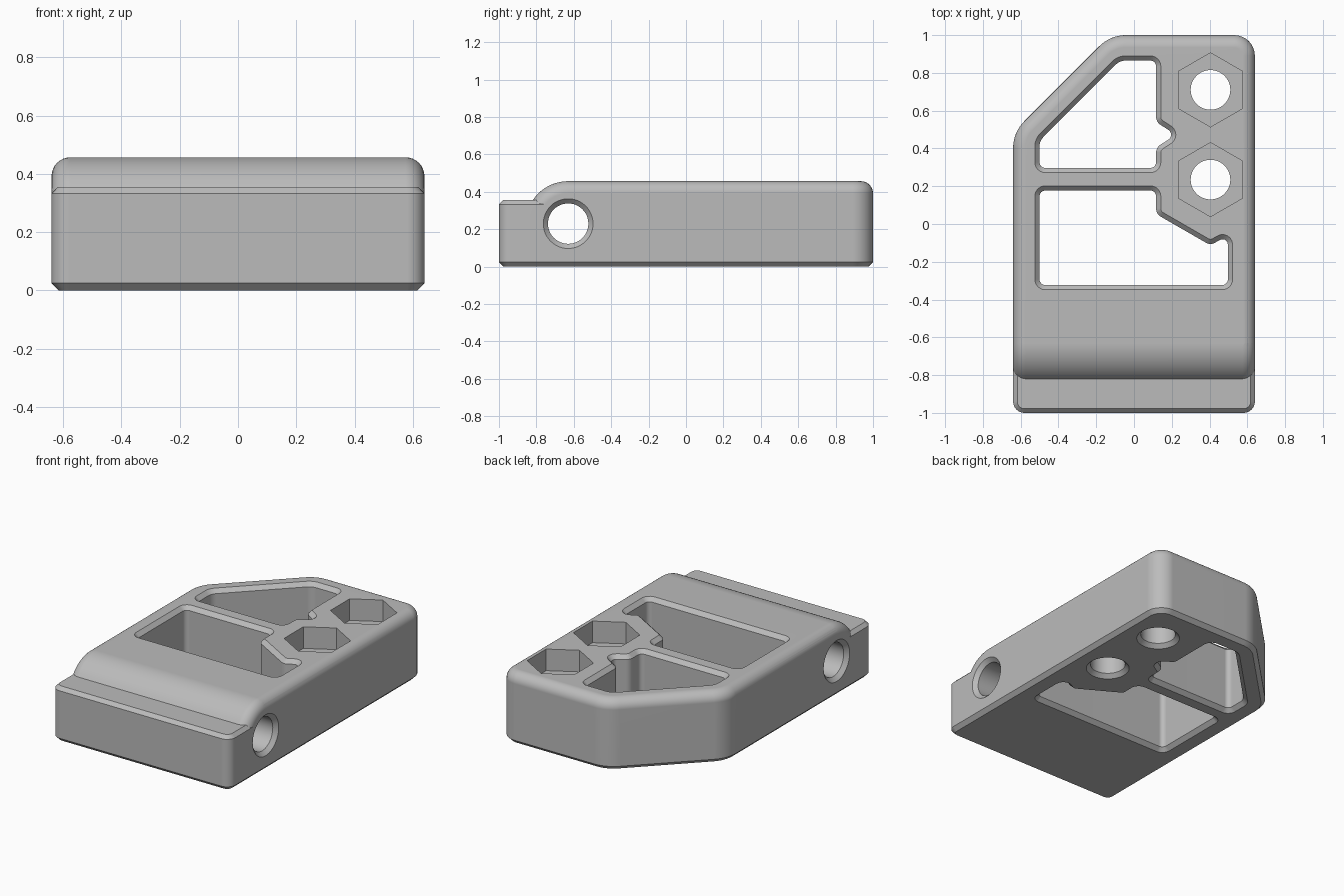
import bpy, bmesh, math
from mathutils import Vector

cube = bpy.data.objects.get("Cube")
if cube:
    bpy.data.objects.remove(cube, do_unlink=True)

grey = bpy.data.materials.new("plain_grey")
grey.use_nodes = True
COLOUR = (0.5, 0.5, 0.5, 1)
grey.diffuse_color = COLOUR
grey.node_tree.nodes["Principled BSDF"].inputs["Base Color"].default_value = COLOUR

TOP, STEP, EDGE, FILLET = 0.457, 0.355, 0.025, 0.065
HALF_W = 0.64
PIVOT_Y, PIVOT_Z = -0.63, 0.23


def rounded(corners, grow=0.0, seg=8):
    """Counter-clockwise (x, y, radius) corners, offset outwards and rounded."""
    pts, n = [], len(corners)
    for i, (x, y, r) in enumerate(corners):
        p = Vector((x, y))
        a = (p - Vector(corners[i - 1][:2])).normalized()
        b = (Vector(corners[(i + 1) % n][:2]) - p).normalized()
        turn = a.x * b.y - a.y * b.x
        side = 1 if turn > 0 else -1
        na, nb = Vector((a.y, -a.x)), Vector((b.y, -b.x))
        mitre = (na + nb) / (1 + na.dot(nb))
        rad = max(r + side * grow, 0.004)
        centre = p + mitre * (grow - side * rad)
        start = math.atan2(na.y * side, na.x * side)
        sweep = math.atan2(turn, a.dot(b))
        for k in range(seg + 1):
            t = start + sweep * k / seg
            pts.append(centre + rad * Vector((math.cos(t), math.sin(t))))
    return pts


def loft(name, rings):
    """Skin a stack of matching rings and cap both ends."""
    bm = bmesh.new()
    rows = [[bm.verts.new(co) for co in ring] for ring in rings]
    n = len(rows[0])
    for low, high in zip(rows, rows[1:]):
        for i in range(n):
            j = (i + 1) % n
            bm.faces.new((low[i], low[j], high[j], high[i]))
    bm.faces.new(rows[0][::-1])
    bm.faces.new(rows[-1])
    bmesh.ops.recalc_face_normals(bm, faces=bm.faces)
    mesh = bpy.data.meshes.new(name)
    bm.to_mesh(mesh)
    bm.free()
    mesh.materials.append(grey)
    ob = bpy.data.objects.new(name, mesh)
    bpy.context.collection.objects.link(ob)
    return ob


def plan_loft(name, corners, levels, seg=8):
    return loft(name, [[(p.x, p.y, z) for p in rounded(corners, g, seg)]
                       for z, g in levels])


def combine(target, tool, operation):
    mod = target.modifiers.new(operation, "BOOLEAN")
    mod.operation, mod.object, mod.solver = operation, tool, "EXACT"
    bpy.context.view_layer.objects.active = target
    bpy.ops.object.modifier_apply(modifier=mod.name)
    bpy.data.objects.remove(tool, do_unlink=True)


def circle(radius, seg=48, phase=0.0):
    return [(radius * math.cos(math.tau * i / seg + phase),
             radius * math.sin(math.tau * i / seg + phase)) for i in range(seg)]


# Fillet steps as (distance inset, height dropped)
fillet = [(FILLET * (1 - math.cos(t)), FILLET * (1 - math.sin(t)))
          for t in (math.pi / 2 * k / 8 for k in range(9))]

# Block outline with one clipped back corner
outline = [(-HALF_W, -1, 0.06), (HALF_W, -1, 0.06), (HALF_W, 1, 0.11),
           (-0.125, 1, 0.2), (-HALF_W, 0.485, 0.2)]
body = plan_loft("body", outline, [(0, -EDGE), (EDGE, 0)]
                 + [(TOP - drop, -inset) for inset, drop in fillet])


# Side profile with a round nose, filleted towards both flanks
def side_ring(x, inset):
    r = TOP - PIVOT_Z - inset
    ring = [(x, 1.2, -0.2), (x, 1.2, TOP - inset)]
    for k in range(17):
        t = math.pi / 2 * (1 + k / 16)
        ring.append((x, PIVOT_Y + r * math.cos(t), PIVOT_Z + r * math.sin(t)))
    return ring + [(x, PIVOT_Y - r, -0.2)]


flank = [(HALF_W - drop, inset) for drop, inset in fillet]
left = [side_ring(x, inset) for x, inset in flank]
right = [side_ring(-x, inset) for x, inset in flank]
combine(body, loft("nose_profile", right + left[::-1]), "INTERSECT")

# Lower front ledge with bevelled rim
ledge_plan = [(-HALF_W, -1, 0.06), (HALF_W, -1, 0.06),
              (HALF_W, -0.5, 0.004), (-HALF_W, -0.5, 0.004)]
ledge = plan_loft("ledge", ledge_plan, [(0, -EDGE), (EDGE, 0),
                                        (STEP - 0.022, 0), (STEP, -0.022)])
combine(body, ledge, "UNION")

# Two through windows, bevelled above and below
OVER = 0.015
window_levels = [(-OVER, EDGE + OVER), (EDGE, 0), (TOP - EDGE, 0), (TOP + OVER, EDGE + OVER)]
back_window = [(-0.5, 0.297, 0.03), (0.117, 0.297, 0.03), (0.117, 0.405, 0.05),
               (0.222, 0.4725, 0.03), (0.117, 0.54, 0.05), (0.117, 0.865, 0.03),
               (-0.075, 0.865, 0.07), (-0.5, 0.44, 0.07)]
front_window = [(-0.5, -0.323, 0.03), (0.497, -0.323, 0.03), (0.497, -0.06, 0.028),
                (0.405, -0.113, 0.045), (0.117, 0.053, 0.05), (0.117, 0.177, 0.03),
                (-0.5, 0.177, 0.03)]
for plan in (back_window, front_window):
    combine(body, plan_loft("window_cutter", plan, window_levels, 6), "DIFFERENCE")

# Bolt holes with hexagonal nut pockets
for cy in (0.71, 0.235):
    bolt = [(-OVER, 0.105 + EDGE + OVER), (EDGE, 0.105), (TOP + 0.1, 0.105)]
    combine(body, loft("bolt_cutter", [[(0.405 + x, cy + y, z) for x, y in circle(r)]
                                       for z, r in bolt]), "DIFFERENCE")
    pocket = [[(0.405 + x, cy + y, z) for x, y in circle(0.196, 6, math.pi / 6)]
              for z in (TOP - 0.14, TOP + 0.1)]
    combine(body, loft("nut_cutter", pocket), "DIFFERENCE")

# Cross hole through the nose, bevelled at both flanks
cross = [(-HALF_W - OVER, 0.108 + EDGE + OVER), (-HALF_W + EDGE, 0.108),
         (HALF_W - EDGE, 0.108), (HALF_W + OVER, 0.108 + EDGE + OVER)]
combine(body, loft("cross_cutter", [[(x, PIVOT_Y + a, PIVOT_Z + b) for a, b in circle(r)]
                                    for x, r in cross]), "DIFFERENCE")

# Smooth fillets, crisp bevels
bpy.ops.object.select_all(action="DESELECT")
body.select_set(True)
bpy.context.view_layer.objects.active = body
bpy.ops.object.shade_smooth_by_angle(angle=math.radians(28))
weighted = body.modifiers.new("weighted_normals", "WEIGHTED_NORMAL")
weighted.keep_sharp = True
